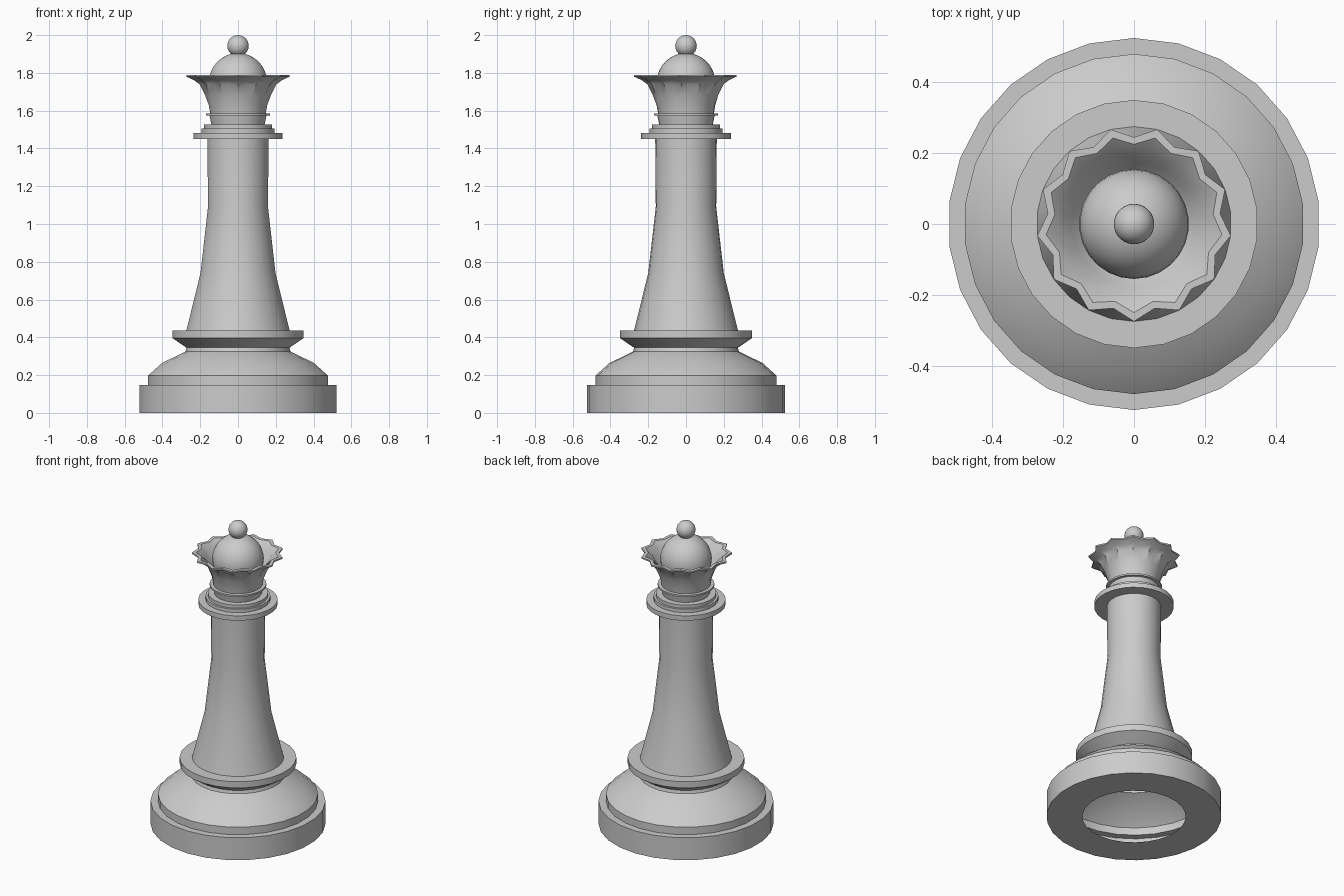
import bpy, bmesh, math

SIDES = 26

cube = bpy.data.objects.get("Cube")
if cube:
    bpy.data.objects.remove(cube, do_unlink=True)

grey = bpy.data.materials.new("plain grey")
grey.use_nodes = True
colour = (0.6, 0.6, 0.6, 1)
grey.diffuse_color = colour
grey.node_tree.nodes["Principled BSDF"].inputs["Base Color"].default_value = colour


def finish(name, bm, angle=30):
    mesh = bpy.data.meshes.new(name)
    bm.to_mesh(mesh)
    bm.free()
    obj = bpy.data.objects.new(name, mesh)
    bpy.context.collection.objects.link(obj)
    mesh.materials.append(grey)
    bpy.ops.object.select_all(action="DESELECT")
    obj.select_set(True)
    bpy.context.view_layer.objects.active = obj
    bpy.ops.object.shade_smooth_by_angle(angle=math.radians(angle))
    return obj


def lathe(name, profile, angle=30):
    """Turn (radius, height) points; a third value is the radius in the valleys."""
    bm = bmesh.new()
    rings = []
    for point in profile:
        r_tip, z, r_valley = point if len(point) == 3 else (*point, point[0])
        ring = []
        for i in range(SIDES):
            a = 2 * math.pi * i / SIDES - math.pi / 2
            r = r_valley if i % 2 else r_tip
            ring.append(bm.verts.new((r * math.cos(a), r * math.sin(a), z)))
        rings.append(ring)
    for low, high in zip(rings, rings[1:]):
        for i in range(SIDES):
            j = (i + 1) % SIDES
            bm.faces.new((low[i], low[j], high[j], high[i]))
    return finish(name, bm, angle)


def ball(name, radius, z, half=False):
    bm = bmesh.new()
    bmesh.ops.create_uvsphere(bm, u_segments=SIDES, v_segments=16, radius=radius)
    if half:
        lower = [v for v in bm.verts if v.co.z < -0.4 * radius]
        bmesh.ops.delete(bm, geom=lower, context="VERTS")
    bmesh.ops.translate(bm, verts=bm.verts, vec=(0, 0, z))
    return finish(name, bm)


# Hollow foot, open underneath, with the flared lower collar
lathe("base", [(0.31, 0), (0.525, 0), (0.525, 0.148), (0.48, 0.148), (0.48, 0.197),
               (0.405, 0.264), (0.28, 0.325), (0.275, 0.345), (0.35, 0.396),
               (0.35, 0.437), (0.27, 0.437)])

# Tapering column
lathe("column", [(0.275, 0.437), (0.2, 0.74), (0.16, 1.09), (0.163, 1.45)])

# Stepped collars and neck
lathe("upper_collar", [(0.16, 1.45), (0.238, 1.45), (0.238, 1.482), (0.194, 1.482),
                       (0.194, 1.505), (0.18, 1.505), (0.18, 1.526), (0.142, 1.526),
                       (0.152, 1.575), (0.17, 1.575), (0.17, 1.586), (0.148, 1.586)])

# Fluted crown with a pointed rim and a funnel inside
lathe("crown", [(0.148, 1.586), (0.156, 1.63, 0.155), (0.175, 1.68, 0.168),
                (0.205, 1.74, 0.188), (0.235, 1.762, 0.208), (0.275, 1.78, 0.245),
                (0.275, 1.79, 0.245), (0.25, 1.79, 0.225), (0.21, 1.76, 0.195),
                (0.18, 1.72, 0.173), (0.14, 1.68)], 40)

# Dome and finial
ball("dome", 0.155, 1.75, half=True)
ball("finial", 0.057, 1.943)
